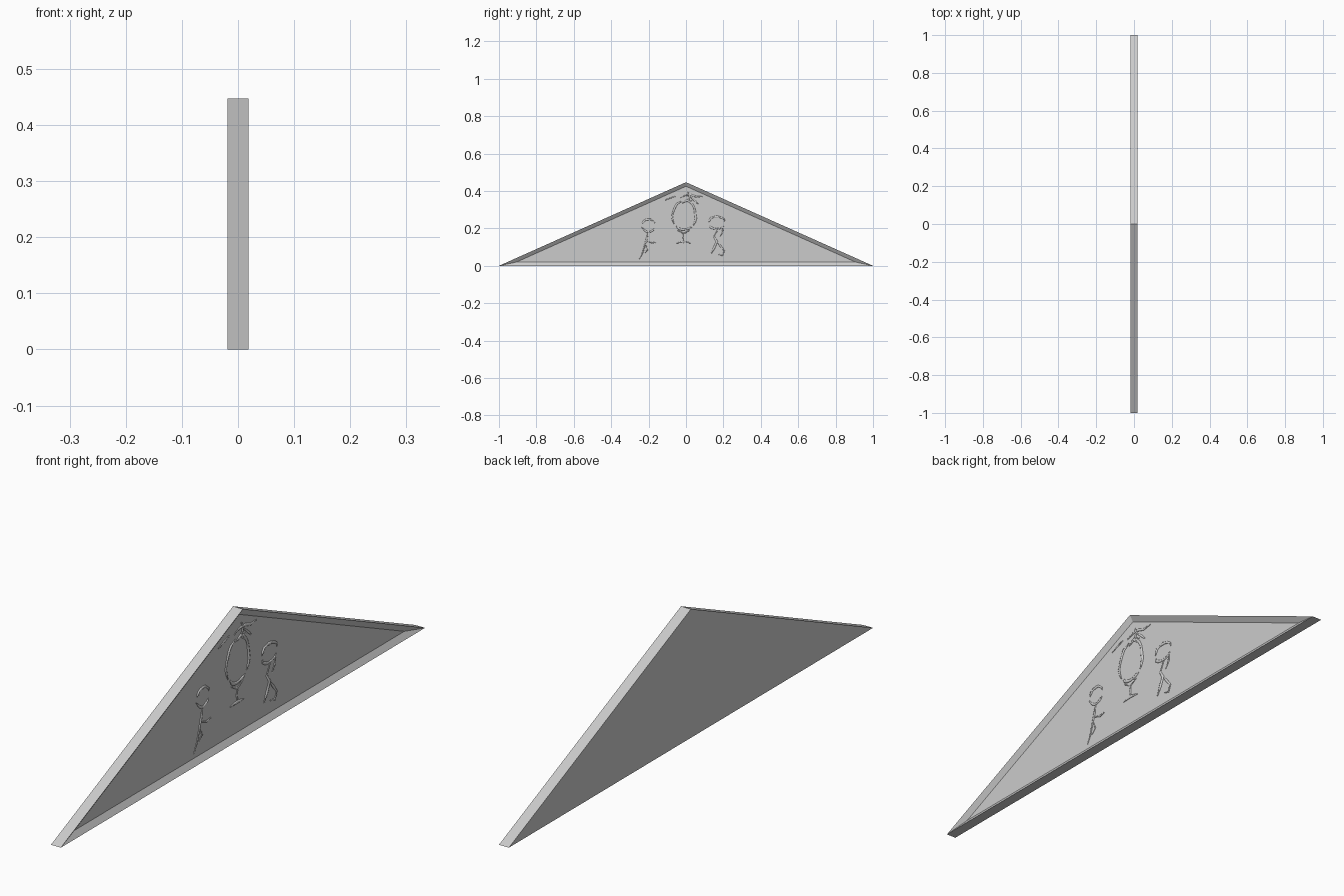
import bpy, bmesh, math, random

if "Cube" in bpy.data.objects:
    bpy.data.objects.remove(bpy.data.objects["Cube"])

random.seed(4)
HALF, APEX, T = 1.0, 0.447, 0.019      # half width, height, half thickness
RIM, DEPTH = 0.02, 0.014               # bevelled rim width and recess depth
PANEL_X = T - DEPTH

stone = bpy.data.materials.new("light_grey_stone")
stone.diffuse_color = (0.6, 0.6, 0.6, 1)
stone.use_nodes = True
stone.node_tree.nodes["Principled BSDF"].inputs["Base Color"].default_value = stone.diffuse_color


def triangle(inset):
    """Corners (y, z) of the gable triangle moved inwards by an even inset."""
    slope = APEX / HALF
    drop = inset * math.hypot(1, slope)
    corner = HALF - (inset + drop) / slope
    return [(-corner, inset), (corner, inset), (0, APEX - drop)]


# Gable slab with a bevelled rim around the recessed panel
bm = bmesh.new()
rings = [[bm.verts.new((x, y, z)) for y, z in triangle(i)]
         for x, i in ((-T, 0), (T, 0), (PANEL_X, RIM))]
bm.faces.new(rings[0])
bm.faces.new(rings[2])
for a, b in zip(rings, rings[1:]):
    for k in range(3):
        n = (k + 1) % 3
        bm.faces.new((a[k], a[n], b[n], b[k]))
bmesh.ops.recalc_face_normals(bm, faces=bm.faces)
mesh = bpy.data.meshes.new("gable_slab")
bm.to_mesh(mesh)
bm.free()
mesh.materials.append(stone)
bpy.context.collection.objects.link(bpy.data.objects.new("gable_slab", mesh))


def arc(cy, cz, ry, rz, start, end, n=9):
    """Points on part of an ellipse, slightly uneven like worn carving."""
    pts = []
    for i in range(n):
        a = math.radians(start + (end - start) * i / (n - 1))
        k = random.uniform(0.94, 1.06)
        pts.append((cy + ry * k * math.cos(a), cz + rz * k * math.sin(a)))
    return pts


def relief(name, strokes, radius=0.006):
    """Worn raised strokes, half sunk in the panel."""
    cu = bpy.data.curves.new(name, 'CURVE')
    cu.dimensions = '3D'
    cu.bevel_depth = radius
    cu.bevel_resolution = 1
    cu.use_fill_caps = True
    for pts in strokes:
        sp = cu.splines.new('POLY')
        sp.points.add(len(pts) - 1)
        for i, (p, (y, z)) in enumerate(zip(sp.points, pts)):
            p.co = (0, y, z, 1)
            p.radius = 0.35 if i in (0, len(pts) - 1) else random.uniform(0.6, 1.1)
    cu.materials.append(stone)
    ob = bpy.data.objects.new(name, cu)
    ob.location.x = PANEL_X
    ob.scale.x = 0.8
    bpy.context.collection.objects.link(ob)


# Central round emblem on a stem with a foot
relief("central_emblem", [
    arc(-0.01, 0.27, 0.062, 0.08, 100, 215),
    arc(-0.01, 0.27, 0.062, 0.08, 225, 310, 7),
    arc(-0.01, 0.27, 0.062, 0.08, -40, 75),
    [(-0.045, 0.19), (-0.012, 0.172), (0.02, 0.19)],
    [(-0.012, 0.175), (-0.014, 0.15), (-0.012, 0.125)],
    [(-0.05, 0.122), (-0.012, 0.127), (0.025, 0.122)]])

# Spreading leaves above the emblem
relief("crowning_leaves", [
    [(-0.115, 0.35), (-0.085, 0.362), (-0.055, 0.372)],
    [(-0.03, 0.365), (0.0, 0.377), (0.03, 0.378), (0.06, 0.368), (0.095, 0.372)],
    [(0.01, 0.395), (0.02, 0.375), (0.01, 0.345), (0.035, 0.325)],
    [(0.02, 0.37), (0.05, 0.345), (0.065, 0.33)],
    [(-0.02, 0.335), (0.005, 0.35), (0.035, 0.345)]])

# Left figure
relief("left_figure", [
    arc(-0.2, 0.215, 0.036, 0.034, 15, 165),
    arc(-0.2, 0.215, 0.036, 0.034, 190, 330),
    [(-0.203, 0.182), (-0.21, 0.145), (-0.222, 0.105), (-0.232, 0.07), (-0.25, 0.035)],
    [(-0.205, 0.13), (-0.18, 0.122), (-0.155, 0.127)],
    [(-0.215, 0.11), (-0.205, 0.085), (-0.225, 0.065)]], 0.005)

# Right figure
relief("right_figure", [
    arc(0.165, 0.23, 0.043, 0.035, 10, 175),
    arc(0.165, 0.23, 0.043, 0.035, 200, 330),
    [(0.17, 0.195), (0.15, 0.155), (0.165, 0.13), (0.15, 0.095), (0.135, 0.065)],
    [(0.165, 0.13), (0.185, 0.105), (0.205, 0.08), (0.195, 0.055), (0.17, 0.062)],
    [(0.2, 0.215), (0.195, 0.18), (0.18, 0.155)]], 0.006)
